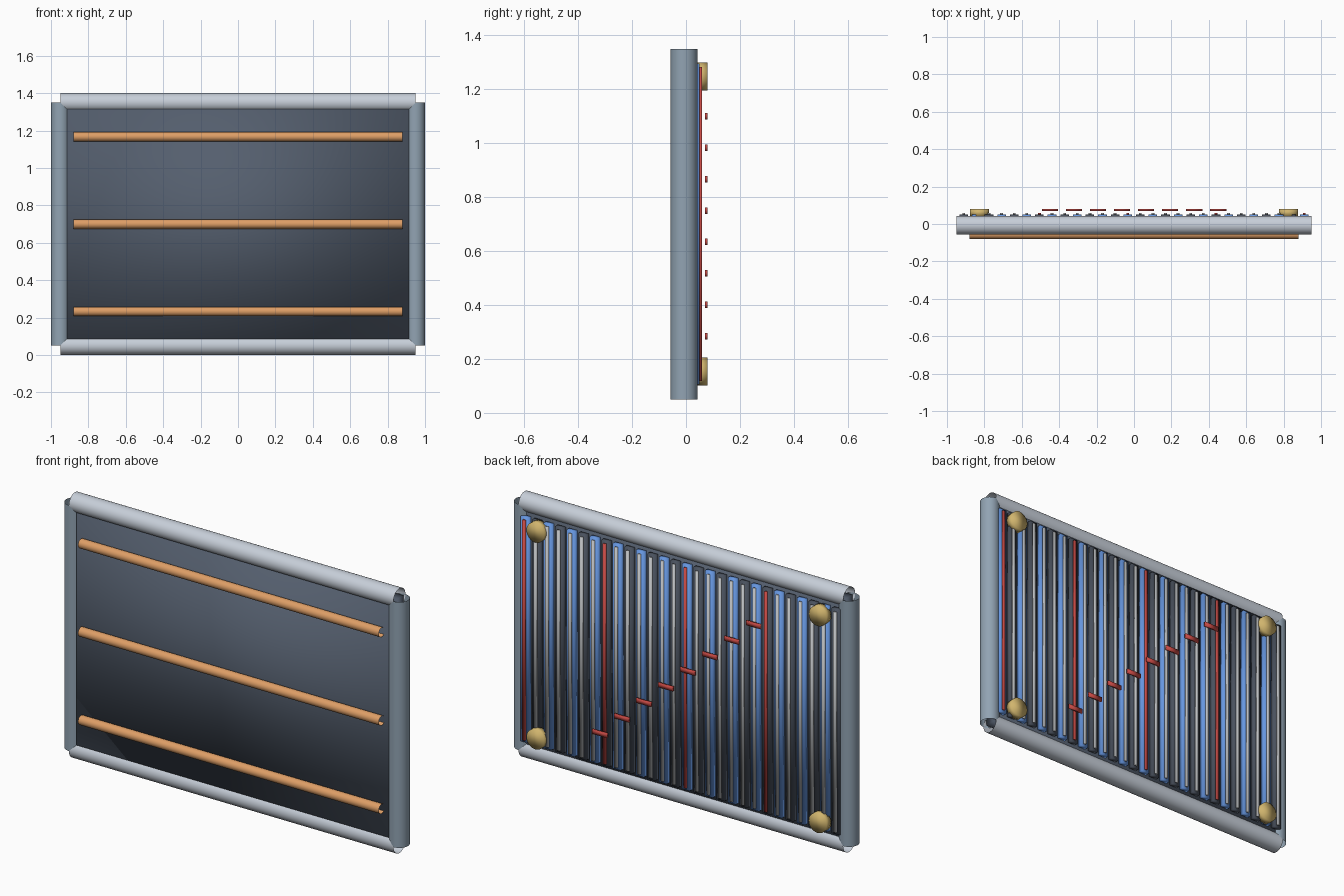
import bpy, bmesh, math
from mathutils import Vector, Matrix

old = bpy.data.objects.get("Cube")
if old:
    bpy.data.objects.remove(old, do_unlink=True)


def srgb(v):
    return v / 12.92 if v <= 0.04045 else ((v + 0.055) / 1.055) ** 2.4


def material(name, *rgb):
    m = bpy.data.materials.new(name)
    m.use_nodes = True
    colour = [srgb(c) for c in rgb] + [1.0]
    m.diffuse_color = colour
    m.node_tree.nodes["Principled BSDF"].inputs["Base Color"].default_value = colour
    return m


RAIL = material("pale grey metal", 0.78, 0.81, 0.85)
POST = material("blue grey metal", 0.57, 0.64, 0.70)
PANEL = material("dark slate", 0.33, 0.37, 0.43)
WOOD = material("orange wood", 0.87, 0.62, 0.40)
BLUE = material("blue", 0.40, 0.59, 0.88)
DARK = material("charcoal", 0.29, 0.32, 0.37)
SILVER = material("silver", 0.74, 0.75, 0.76)
RED = material("red", 0.78, 0.29, 0.27)
GOLD = material("gold", 0.82, 0.71, 0.43)


def finish(name, bm, mat):
    for f in bm.faces:
        f.smooth = True
    mesh = bpy.data.meshes.new(name)
    bm.to_mesh(mesh)
    bm.free()
    mesh.materials.append(mat)
    ob = bpy.data.objects.new(name, mesh)
    bpy.context.collection.objects.link(ob)
    return ob


def box(name, centre, size, mat):
    bm = bmesh.new()
    bmesh.ops.create_cube(bm, size=1, matrix=Matrix.Translation(centre) @ Matrix.Diagonal((*size, 1)))
    return finish(name, bm, mat)


def split_tube(name, centre, axis, gap, radius, length, mat, steps=24):
    """Open-ended sheet tube with a quarter of its wall missing towards gap."""
    axis, gap, centre = Vector(axis), Vector(gap), Vector(centre)
    side = axis.cross(gap)
    bm = bmesh.new()
    rows = []
    for i in range(steps + 1):
        a = math.radians(45 + 270 * i / steps)
        p = centre + radius * (gap * math.cos(a) + side * math.sin(a))
        rows.append([bm.verts.new(p + axis * s * length / 2) for s in (-1, 1)])
    for (a, b), (c, d) in zip(rows, rows[1:]):
        bm.faces.new((a, c, d, b))
    return finish(name, bm, mat)


MID = 0.7
FRAME_Y = -0.007

# Frame: two rails and two posts, gaps turned inward to hold the panel
for s, end in ((1, "top"), (-1, "bottom")):
    split_tube(end + "_rail", (0, FRAME_Y, MID + s * 0.65), (1, 0, 0), (0, 0, -s), 0.05, 1.9, RAIL)
for s, end in ((1, "left"), (-1, "right")):
    split_tube(end + "_post", (s * 0.95, FRAME_Y, MID), (0, 0, 1), (-s, 0, 0), 0.05, 1.3, POST)

# Panel
box("panel", (0, -0.004, MID), (1.9, 0.062, 1.3), PANEL)

# Wooden bars across the front
for i in (-1, 0, 1):
    split_tube("front_bar", (0, -0.055, MID + i * 0.467), (1, 0, 0), (0, 1, 0), 0.025, 1.76, WOOD)

# Back strips, each with a thin wire; every seventh wire is red
COUNT = 28
for i in range(COUNT):
    x = 0.91 - i * 1.82 / (COUNT - 1)
    box("back_strip", (x, 0.037, MID), (0.046, 0.026, 1.19), DARK if i % 2 else BLUE)
    box("back_wire", (x, 0.054, MID), (0.015, 0.012, 1.165), SILVER if i % 7 else RED)

# Diagonal row of short red markers
for i in range(8):
    box("marker", (-0.449 + i * 0.1285, 0.075, 1.1 - i * 0.1165), (0.086, 0.01, 0.024), RED)

# Gold corner studs
for sx in (-1, 1):
    for sz in (-1, 1):
        bm = bmesh.new()
        place = Matrix.Translation((sx * 0.826, 0.06, MID + sz * 0.547)) @ Matrix.Rotation(math.pi / 2, 4, "X")
        bmesh.ops.create_cone(bm, cap_ends=True, segments=32, radius1=0.052, radius2=0.052, depth=0.04, matrix=place)
        finish("corner_stud", bm, GOLD)
